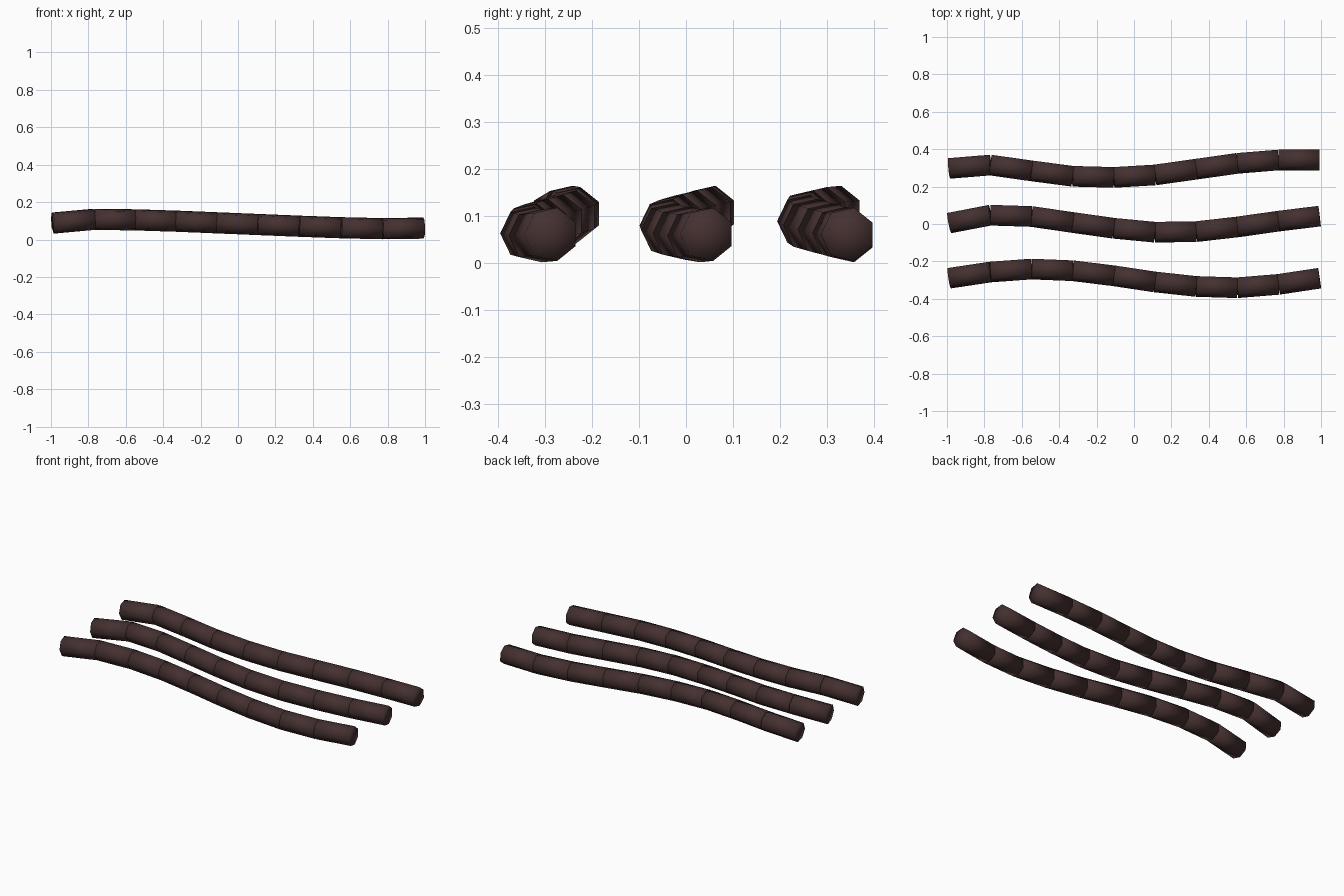
import bpy, bmesh, math
from mathutils import Vector

cube = bpy.data.objects.get("Cube")
if cube:
    bpy.data.objects.remove(cube, do_unlink=True)

SIDES, RADIUS, STEP, START = 7, 0.058, 0.22, -0.988

mat = bpy.data.materials.new("dark brown")
mat.use_nodes = True
brown = (0.060, 0.030, 0.030, 1)
mat.diffuse_color = brown
bsdf = mat.node_tree.nodes["Principled BSDF"]
bsdf.inputs["Base Color"].default_value = brown
bsdf.inputs["Roughness"].default_value = 0.9

# Height shared by all rods, and the sideways wave of each rod, at every joint
heights = [0.088, 0.108, 0.105, 0.098, 0.089, 0.080, 0.071, 0.063, 0.058, 0.061]
waves = {
    "back_rod": [0.300, 0.318, 0.287, 0.258, 0.252, 0.265, 0.296, 0.327, 0.345, 0.345],
    "middle_rod": [0.008, 0.050, 0.043, 0.011, -0.020, -0.041, -0.038, -0.013, 0.018, 0.045],
    "front_rod": [-0.287, -0.254, -0.238, -0.247, -0.274, -0.307, -0.331, -0.338, -0.320, -0.287],
}


def add_segment(bm, a, b):
    """Closed straight segment from a to b, with fan caps."""
    along = (b - a).normalized()
    side = Vector((0, 0, 1)).cross(along).normalized()
    up = along.cross(side)
    rings = []
    for end in (a, b):
        ring = []
        for k in range(SIDES):
            t = math.pi + math.tau * k / SIDES
            ring.append(bm.verts.new(end + RADIUS * (math.cos(t) * side + math.sin(t) * up)))
        rings.append(ring)
    first, last = rings
    hub_a, hub_b = bm.verts.new(a), bm.verts.new(b)
    for k in range(SIDES):
        n = (k + 1) % SIDES
        bm.faces.new((first[k], first[n], last[n], last[k]))
        bm.faces.new((hub_a, first[n], first[k]))
        bm.faces.new((hub_b, last[k], last[n]))


# Each rod is a chain of separate segments following its wave
for name, wave in waves.items():
    joints = [Vector((START + STEP * i, y, z)) for i, (y, z) in enumerate(zip(wave, heights))]
    bm = bmesh.new()
    for a, b in zip(joints, joints[1:]):
        add_segment(bm, a, b)
    bmesh.ops.recalc_face_normals(bm, faces=bm.faces)
    for face in bm.faces:
        face.smooth = True
    mesh = bpy.data.meshes.new(name)
    bm.to_mesh(mesh)
    bm.free()
    mesh.materials.append(mat)
    bpy.context.collection.objects.link(bpy.data.objects.new(name, mesh))
